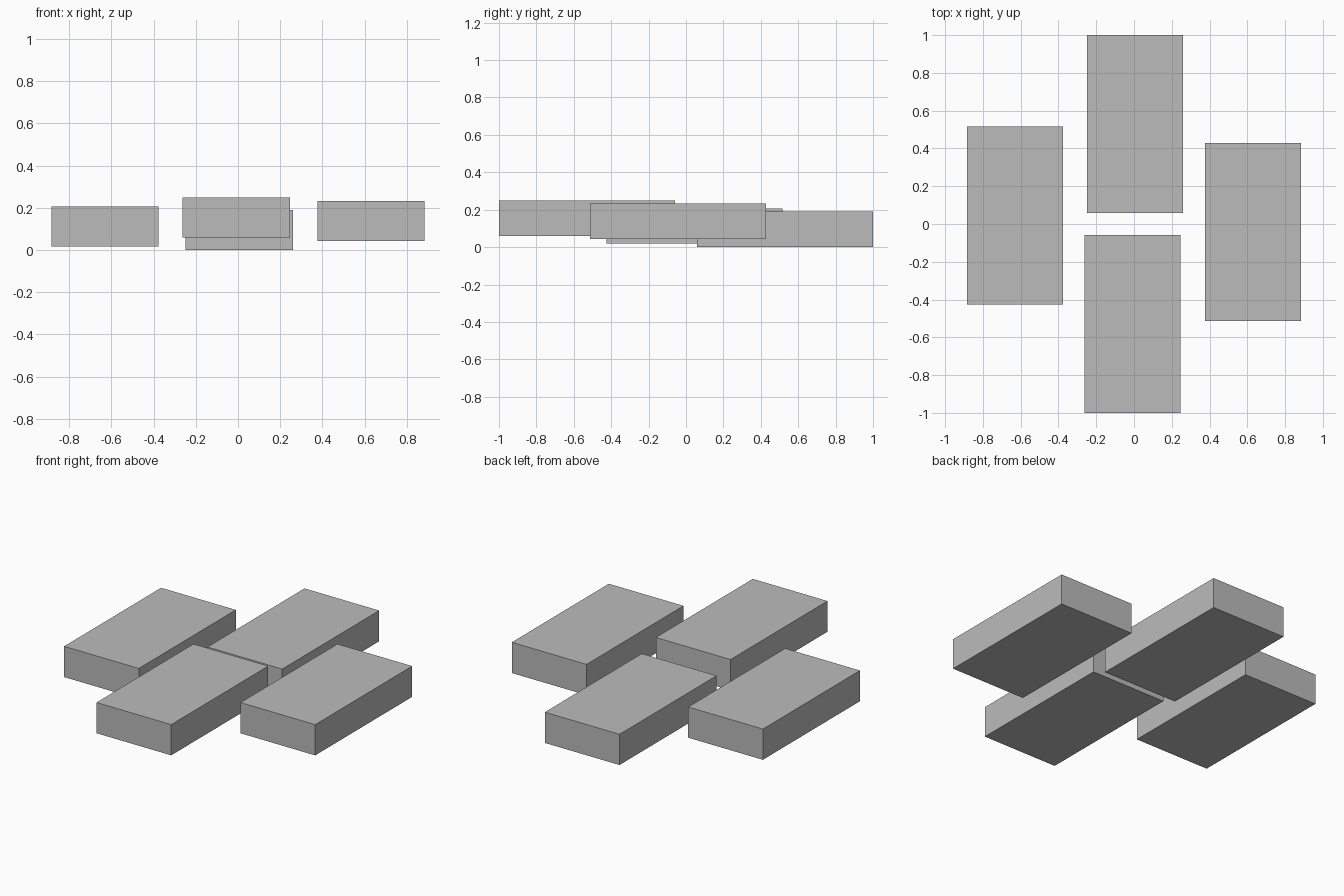
import bpy
from mathutils import Matrix, Vector
import bmesh

cube = bpy.data.objects.get("Cube")
if cube:
    bpy.data.objects.remove(cube, do_unlink=True)

SIZE = Vector((0.508, 0.942, 0.189))

# Plain grey material
grey = bpy.data.materials.new("plain_grey")
grey.use_nodes = True
colour = (0.5, 0.5, 0.5, 1)
grey.diffuse_color = colour
grey.node_tree.nodes["Principled BSDF"].inputs["Base Color"].default_value = colour


def add_block(name, x, y, bottom):
    """One flat-sided block, placed by its centre and the height of its base."""
    bm = bmesh.new()
    bmesh.ops.create_cube(bm, size=1, matrix=Matrix.Diagonal((*SIZE, 1)))
    mesh = bpy.data.meshes.new(name)
    bm.to_mesh(mesh)
    bm.free()
    mesh.materials.append(grey)
    block = bpy.data.objects.new(name, mesh)
    block.location = (x, y, bottom + SIZE.z / 2)
    bpy.context.collection.objects.link(block)


# Four blocks in a diamond, each at its own height
add_block("back_block", 0.006, 0.529, 0)
add_block("front_block", -0.008, -0.529, 0.059)
add_block("right_block", -0.631, 0.046, 0.018)
add_block("left_block", 0.631, -0.043, 0.044)
